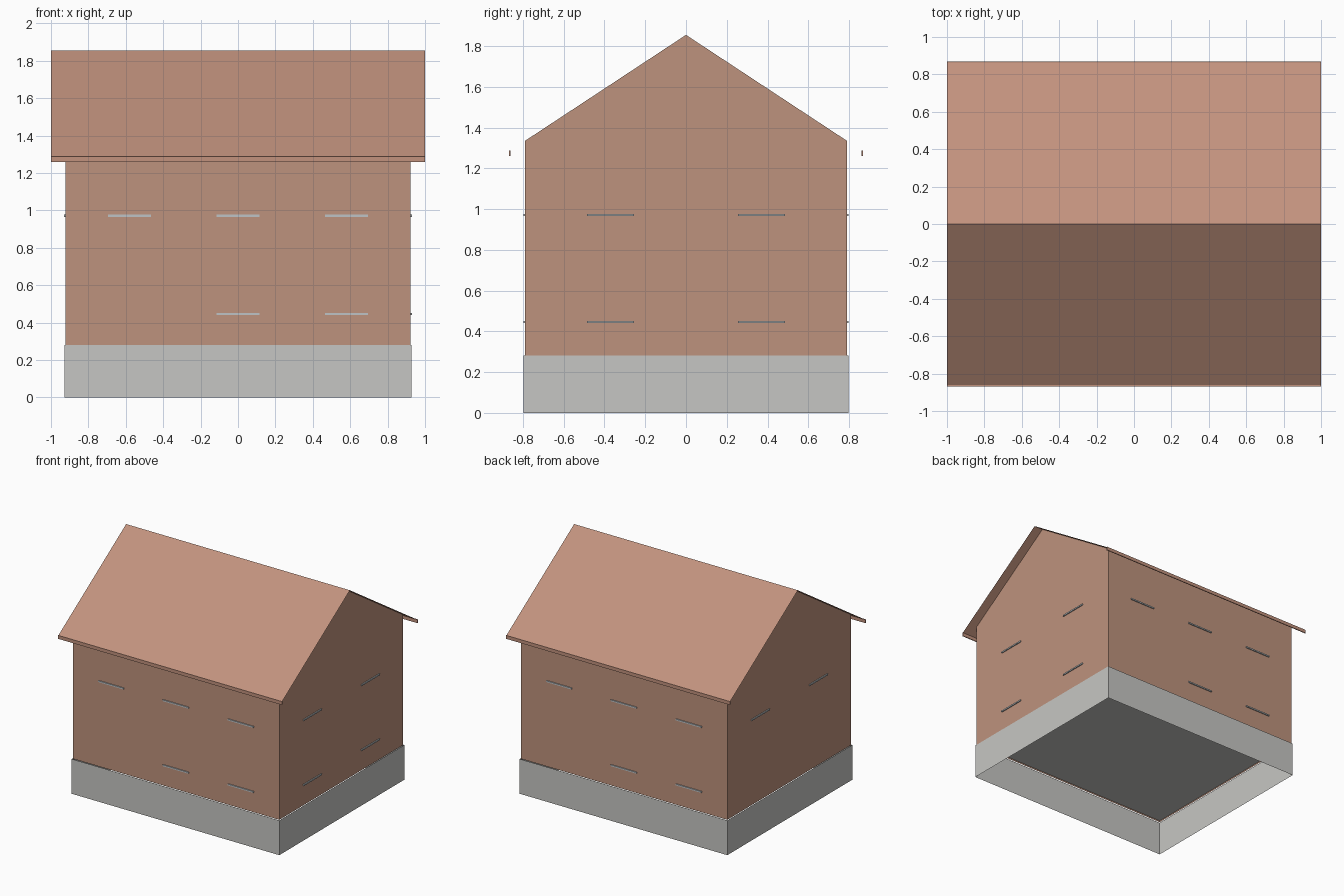
import bpy
import bmesh

default = bpy.data.objects.get("Cube")
if default:
    bpy.data.objects.remove(default, do_unlink=True)


def material(name, rgb):
    m = bpy.data.materials.new(name)
    m.use_nodes = True
    m.diffuse_color = (*rgb, 1)
    m.node_tree.nodes["Principled BSDF"].inputs["Base Color"].default_value = (*rgb, 1)
    return m


brick = material("wall brown", (0.515, 0.29, 0.205))
tile = material("roof brown", (0.54, 0.29, 0.208))
concrete = material("concrete grey", (0.565, 0.565, 0.546))
sill_grey = material("sill grey", (0.52, 0.55, 0.565))


def mesh_object(name, bm, mat):
    mesh = bpy.data.meshes.new(name)
    bm.to_mesh(mesh)
    bm.free()
    mesh.materials.append(mat)
    ob = bpy.data.objects.new(name, mesh)
    bpy.context.collection.objects.link(ob)
    return ob


def sheets(name, polygons, mat):
    """Thin surfaces, welded along shared edges."""
    bm = bmesh.new()
    for poly in polygons:
        bm.faces.new([bm.verts.new(p) for p in poly])
    bmesh.ops.remove_doubles(bm, verts=bm.verts, dist=0.0001)
    return mesh_object(name, bm, mat)


def box(name, centre, size, mat):
    bm = bmesh.new()
    bmesh.ops.create_cube(bm, size=1)
    for v in bm.verts:
        v.co = [c + s * p for c, s, p in zip(centre, size, v.co)]
    return mesh_object(name, bm, mat)


def ring(x, y):
    return [(-x, -y), (x, -y), (x, y), (-x, y)]


RIDGE, SLOPE = 1.855, 0.658
BASE_TOP = 0.281
WX, WY = 0.922, 0.79          # wall half sizes
EAVE_Y = 0.862


def roof_z(y):
    return RIDGE - SLOPE * abs(y)


# Plinth: an open band around the foot of the house
corners = ring(0.928, 0.798)
bands = []
for i, a in enumerate(corners):
    b = corners[(i + 1) % 4]
    bands.append([(*a, 0), (*b, 0), (*b, BASE_TOP), (*a, BASE_TOP)])
sheets("plinth", bands, concrete)

# Floor
sheets("floor", [[(x, y, BASE_TOP + 0.012) for x, y in ring(WX, WY)]], concrete)

# Walls with gable ends
top = roof_z(WY)
walls = []
for s in (-1, 1):
    walls.append([(s * WX, s * WY, BASE_TOP), (-s * WX, s * WY, BASE_TOP),
                  (-s * WX, s * WY, top), (s * WX, s * WY, top)])
    walls.append([(s * WX, -s * WY, BASE_TOP), (s * WX, s * WY, BASE_TOP),
                  (s * WX, s * WY, top), (s * WX, 0, RIDGE), (s * WX, -s * WY, top)])
sheets("walls", walls, brick)

# Roof sheets and eave boards
eave = roof_z(EAVE_Y)
sheets("roof", [[(s, 0, RIDGE), (-s, 0, RIDGE),
                 (-s, -s * EAVE_Y, eave), (s, -s * EAVE_Y, eave)]
                for s in (-1, 1)], tile)
for side, s in (("front", -1), ("back", 1)):
    box(side + "_eave_board", (0, s * (EAVE_Y + 0.0035), eave - 0.014),
        (2, 0.007, 0.028), tile)

# Window sills: front and back skip the lower one above the entrance side
UPPER, LOWER = 0.971, 0.446
LENGTH, DEPTH, THICK = 0.23, 0.012, 0.011
for side, s in (("front", -1), ("back", 1)):
    for level, z, places in (("upper", UPPER, (-0.58, 0, 0.58)),
                             ("lower", LOWER, (0, 0.58))):
        for x in places:
            box(f"{side}_{level}_sill", (-s * x, s * (WY + 0.002), z),
                (LENGTH, DEPTH, THICK), sill_grey)

# Gable sills: the right end has the upper pair only
for side, s, levels in (("left", 1, (UPPER, LOWER)), ("right", -1, (UPPER,))):
    for z in levels:
        for y in (-0.37, 0.37):
            box(side + "_gable_sill", (s * (WX + 0.002), y, z),
                (DEPTH, LENGTH, THICK), sill_grey)
